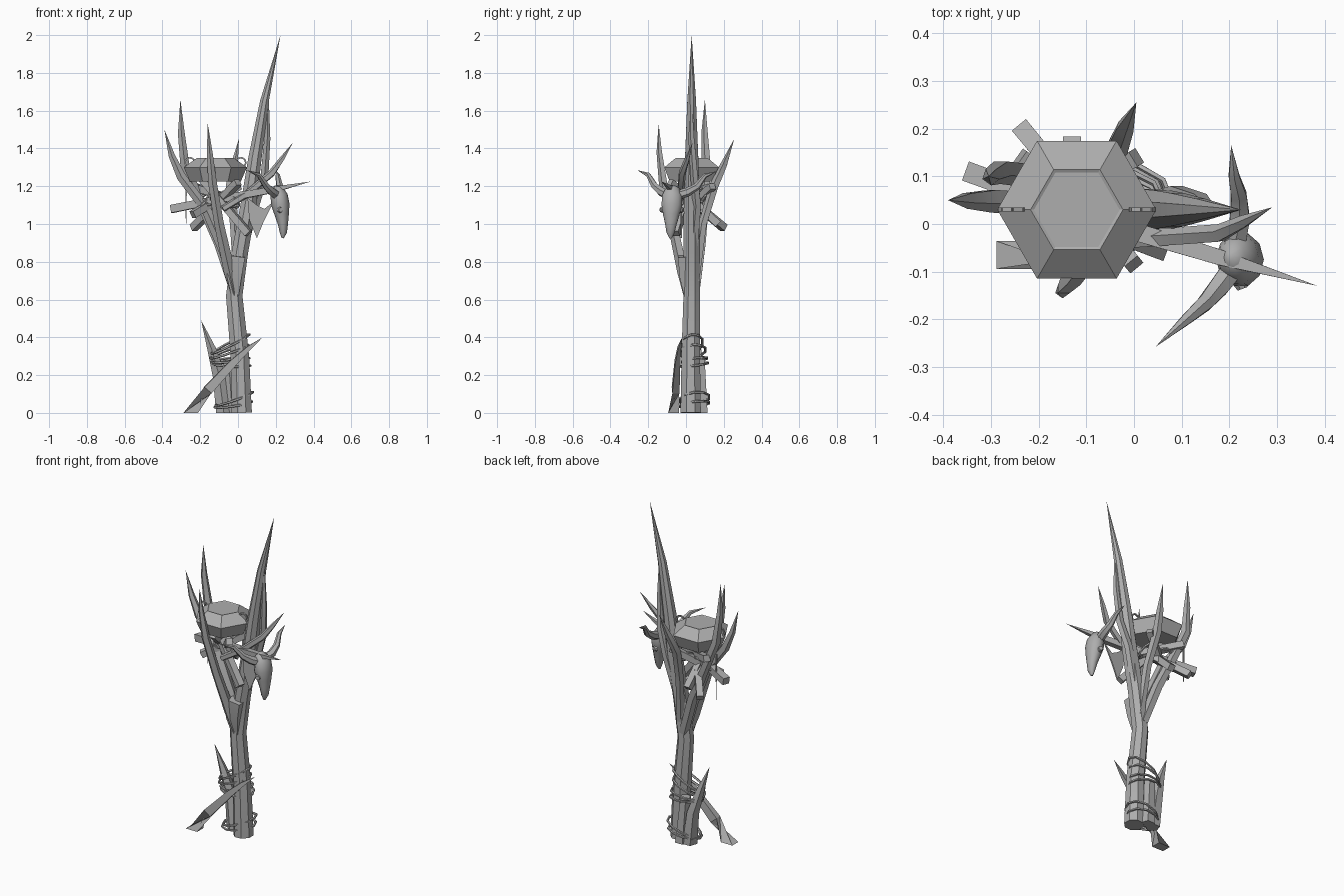
import bpy, bmesh, math
from mathutils import Vector

if "Cube" in bpy.data.objects:
    bpy.data.objects.remove(bpy.data.objects["Cube"])


def material(name, value):
    m = bpy.data.materials.new(name)
    m.use_nodes = True
    colour = (value, value, value, 1)
    m.diffuse_color = colour
    m.node_tree.nodes["Principled BSDF"].inputs["Base Color"].default_value = colour
    return m


GREY = material("plain grey", 0.42)


def finish(name, bm, angle=30):
    bmesh.ops.remove_doubles(bm, verts=bm.verts, dist=0.0003)
    bmesh.ops.recalc_face_normals(bm, faces=bm.faces)
    mesh = bpy.data.meshes.new(name)
    bm.to_mesh(mesh)
    bm.free()
    mesh.materials.append(GREY)
    ob = bpy.data.objects.new(name, mesh)
    bpy.context.collection.objects.link(ob)
    bpy.ops.object.select_all(action='DESELECT')
    ob.select_set(True)
    bpy.context.view_layer.objects.active = ob
    bpy.ops.object.shade_smooth_by_angle(angle=math.radians(angle))
    return ob


def stick(name, path, sides=5, wide=1.0, closed=False, angle=30, flat_base=False):
    """Sweep a polygon along (x, y, z, radius) points; radius 0 makes a tip."""
    bm = bmesh.new()
    pts = [Vector(p[:3]) for p in path]
    span = pts[-1] - pts[0]
    ref = Vector((0, 0, 1))
    if not closed and abs(span.z) > 0.75 * span.length:
        ref = Vector((1, 0, 0))
    n, rings = len(pts), []
    for i, p in enumerate(pts):
        if closed:
            t = pts[(i + 1) % n] - pts[i - 1]
        else:
            t = pts[min(i + 1, n - 1)] - pts[max(i - 1, 0)]
        if flat_base and i == 0:
            t = Vector((0, 0, 1))
            u, v = Vector((0, 1, 0)), Vector((-1, 0, 0))
        else:
            u = t.cross(ref).normalized()
            v = t.cross(u).normalized()
        r = max(path[i][3], 0.0001)
        ring = []
        for k in range(sides):
            a = math.tau * (k + 0.5) / sides
            ring.append(bm.verts.new(p + u * math.cos(a) * r * wide + v * math.sin(a) * r))
        rings.append(ring)
    for i in range(n if closed else n - 1):
        a, b = rings[i], rings[(i + 1) % n]
        for k in range(sides):
            j = (k + 1) % sides
            bm.faces.new((a[k], a[j], b[j], b[k]))
    if not closed:
        bm.faces.new(rings[0])
        bm.faces.new(rings[-1])
    return finish(name, bm, angle)


# Main trunk, curving into the tallest spike
stick("trunk", [(0.02, .025, 0, .058), (0.01, .025, .3, .053), (-.02, .03, .62, .047),
                (.01, .03, .85, .047), (.055, .03, 1.1, .045), (.09, .03, 1.35, .038),
                (.14, .03, 1.65, .025), (.225, .03, 2.0, 0)], 8)

# Curved pointed branches growing from the fork
branches = {
    "branch_outer": [(-.01, .03, .64, .03), (-.07, .03, .85, .03), (-.17, .04, 1.08, .027),
                     (-.3, .05, 1.25, .026), (-.35, .05, 1.36, .018), (-.39, .05, 1.5, 0)],
    "branch_back": [(-.02, .05, .66, .03), (-.1, .08, .9, .03), (-.2, .1, 1.12, .027),
                    (-.28, .11, 1.3, .026), (-.3, .1, 1.48, .019), (-.305, .1, 1.66, 0)],
    "branch_front": [(-.01, .01, .58, .012), (-.045, -.015, .75, .032), (-.1, -.07, 1.0, .027),
                     (-.135, -.12, 1.22, .024), (-.15, -.14, 1.38, .016), (-.16, -.145, 1.53, 0)],
    "branch_rear_spike": [(0, .05, .7, .025), (-.02, .09, 1.0, .024), (-.04, .15, 1.2, .026),
                          (-.02, .2, 1.31, .02), (.005, .255, 1.45, 0)],
    "branch_twin": [(.02, .04, .85, .025), (.09, .06, 1.1, .024), (.14, .045, 1.25, .022),
                    (.155, .03, 1.45, .017), (.16, .025, 1.75, 0)],
    "branch_side": [(-.08, -.04, 1.08, .018), (.05, -.03, 1.16, .02), (.18, -.02, 1.27, .02),
                    (.23, .005, 1.34, .014), (.29, .035, 1.43, 0)],
}
for name, path in branches.items():
    stick(name, path, 5)

# Wedge of bark where the branches fork
stick("fork_collar", [(-.015, .01, .6, .022), (-.02, .005, .72, .055),
                      (-.005, 0, .83, .06)], 4, angle=20)

# Crossing logs under the bowl, one sharpened
stick("pointed_log", [(-.35, .11, 1.08, .03), (-.05, 0, 1.14, .028),
                      (.18, -.07, 1.18, .023), (.385, -.13, 1.225, 0)], 4)
logs = [((-.235, .2, .98), (0, -.085, 1.22)), ((.055, -.055, .95), (-.2, .04, 1.25)),
        ((-.24, -.01, 1.05), (.005, .14, 1.2)), ((-.24, .14, 1.2), (.0, -.03, 1.12)),
        ((-.13, .17, 1.0), (-.13, -.05, 1.21))]
for i, (a, b) in enumerate(logs):
    stick(f"cross_log_{i + 1}", [(*a, .027), (*b, .025)], 4)

# Lashing around the crossing logs and a thin hanging thorn
stick("hanging_thorn", [(-.275, .1, 1.22, .007), (-.275, .1, .94, 0)], 4)


def loop(name, centre, rx, ry, tilt_x, tilt_y=0, r=.007):
    path = []
    for k in range(10):
        c, s = math.cos(math.tau * k / 10), math.sin(math.tau * k / 10)
        path.append((centre[0] + rx * c, centre[1] + ry * s,
                     centre[2] + tilt_x * c + tilt_y * s, r))
    stick(name, path, 5, closed=True)


for i, x in enumerate((-.19, -.16, -.04)):
    loop(f"log_lashing_{i + 1}", (x, .06, 1.13), .045, .045, .05 - .04 * i, .03)

# Hexagonal bowl: bottom, belly, rim and sunken lid
bm = bmesh.new()
rings = []
for z, r in ((1.225, .135), (1.3, .167), (1.35, .097), (1.347, .09)):
    rings.append([bm.verts.new((-.12 + r * math.cos(k * math.pi / 3),
                                .03 + r * math.sin(k * math.pi / 3), z)) for k in range(6)])
for a, b in zip(rings, rings[1:]):
    for k in range(6):
        bm.faces.new((a[k], a[k - 1], b[k - 1], b[k]))
bm.faces.new(rings[0])
bm.faces.new(rings[-1])
finish("bowl", bm, 15)

# Ring handles on both ends of the bowl
for side, label in ((1, "left"), (-1, "right")):
    x = -.12 + side * .135
    path = [(x + .027 * math.cos(math.tau * k / 8), .03,
             1.325 + .027 * math.sin(math.tau * k / 8), .006) for k in range(8)]
    path = [(p[0], p[1] + .0001 * k, p[2], p[3]) for k, p in enumerate(path)]
    bm_path = path + [path[0]]
    for k in range(8):
        stick(f"handle_{label}_{k + 1}", [bm_path[k], bm_path[k + 1]], 4)

# Horned animal skull hanging on the side, snout down
skull = stick("skull", [(.2, -.07, 1.205, .008), (.205, -.07, 1.19, .03), (.217, -.073, 1.15, .046),
                        (.225, -.075, 1.1, .048), (.232, -.078, 1.05, .038), (.238, -.08, 1.0, .027),
                        (.24, -.082, .955, .019), (.237, -.082, .925, .006)], 10, wide=1.2, angle=60)
for side, label in ((1, "left"), (-1, "right")):
    # Eye sockets as thin dark-looking knobs sunk into the cheeks
    stick(f"eye_socket_{label}", [(.222, -.075 + side * .045, 1.075, .018),
                                  (.228, -.075 + side * .061, 1.075, .012)], 8)
stick("horn_left", [(.21, -.05, 1.15, .026), (.222, .01, 1.17, .024), (.22, .06, 1.2, .019),
                    (.21, .1, 1.255, .013), (.204, .165, 1.28, 0)], 6, angle=50)
stick("horn_right", [(.21, -.09, 1.15, .026), (.18, -.13, 1.17, .024), (.15, -.165, 1.2, .019),
                     (.11, -.2, 1.26, .013), (.045, -.258, 1.285, 0)], 6, angle=50)

# Torn hide flap between trunk and skull
bm = bmesh.new()
outline = ((.05, 1.14), (.06, 1.02), (.1, .925), (.135, 1.01), (.19, 1.12), (.14, 1.08), (.1, 1.1))
front, back = ([bm.verts.new((x, y, z)) for x, z in outline] for y in (-.03, -.022))
bm.faces.new(front)
bm.faces.new(back)
for k in range(len(outline)):
    bm.faces.new((front[k - 1], front[k], back[k], back[k - 1]))
finish("hide_flap", bm)

# Support stakes at the foot
stick("leaning_stake", [(-.25, -.065, 0, .055), (-.16, -.055, .12, .036), (-.02, -.045, .27, .026),
                        (.06, -.035, .345, .016), (.13, -.02, .4, 0)], 4, .75, flat_base=True)
stick("rear_stake", [(-.075, .07, 0, .043), (-.1, .075, .2, .036),
                     (-.14, .06, .34, .024), (-.195, .05, .49, 0)], 5, flat_base=True)
stick("short_post", [(-.03, .08, 0, .042), (-.05, .075, .28, .03)], 5, flat_base=True)

# Rope loops binding the foot
ropes = [(-.025, .045, .045, .1, .08, .015), (-.02, .045, .075, .1, .08, .035),
         (-.035, .045, .255, .1, .075, -.005), (-.04, .045, .28, .1, .07, .01),
         (-.045, .035, .325, .1, .07, .035), (-.04, .03, .365, .1, .06, .05)]
for i, (x, y, z, rx, ry, tilt) in enumerate(ropes):
    loop(f"rope_{i + 1}", (x, y, z), rx, ry, tilt, .01)
